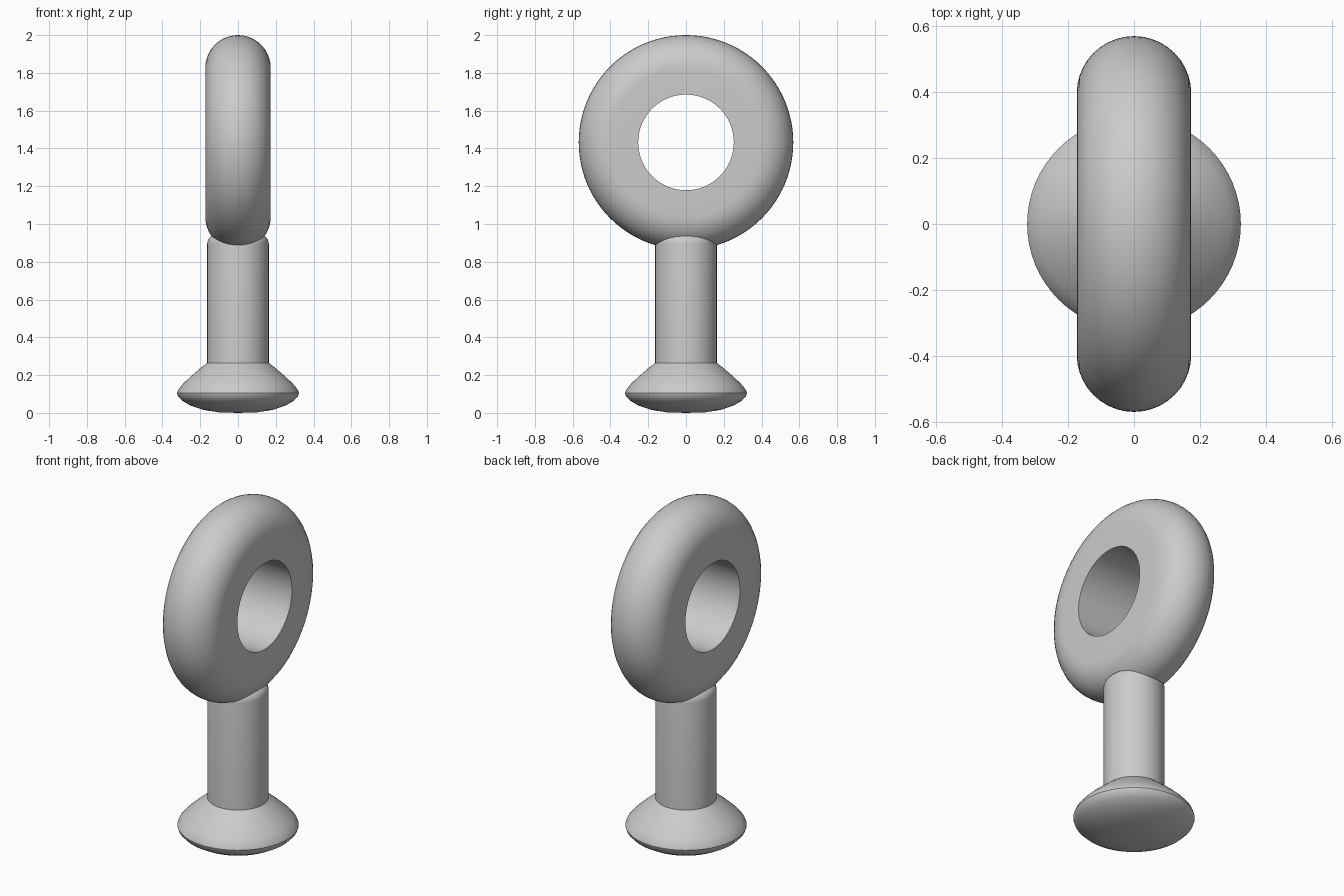
import bpy
import math

cube = bpy.data.objects.get("Cube")
if cube:
    bpy.data.objects.remove(cube)

grey = bpy.data.materials.new("plain_grey")
grey.use_nodes = True
grey.diffuse_color = (0.6, 0.6, 0.6, 1)
grey.node_tree.nodes["Principled BSDF"].inputs["Base Color"].default_value = (0.6, 0.6, 0.6, 1)


def arc(cx, cz, radius, start, end, steps):
    """Points on a circular arc, angles in degrees."""
    angles = [math.radians(start + (end - start) * i / steps) for i in range(steps + 1)]
    return [(cx + radius * math.cos(a), cz + radius * math.sin(a)) for a in angles]


def lathe(name, profile, segments, closed=False):
    """Turn a (radius, height) profile around the z axis; zero radius makes a pole."""
    verts, rings, faces = [], [], []
    for r, z in profile:
        count = 1 if r == 0 else segments
        rings.append([len(verts) + i % count for i in range(segments)])
        for i in range(count):
            a = math.tau * i / segments
            verts.append((r * math.cos(a), r * math.sin(a), z))
    pairs = list(zip(rings, rings[1:]))
    if closed:
        pairs.append((rings[-1], rings[0]))
    for low, high in pairs:
        for i in range(segments):
            j = (i + 1) % segments
            faces.append(list(dict.fromkeys((low[i], low[j], high[j], high[i]))))
    mesh = bpy.data.meshes.new(name)
    mesh.from_pydata(verts, [], faces)
    mesh.materials.append(grey)
    obj = bpy.data.objects.new(name, mesh)
    bpy.context.collection.objects.link(obj)
    bpy.ops.object.select_all(action="DESELECT")
    obj.select_set(True)
    bpy.context.view_layer.objects.active = obj
    bpy.ops.object.shade_smooth_by_angle(angle=math.radians(35))
    return obj


# Upright ring: flat sides, straight bore, fully rounded rim
half_width, bore, outer = 0.173, 0.253, 0.568
rim = arc(outer - half_width, 0, half_width, -90, 90, 20)
ring = lathe("ring", [(bore, -half_width)] + rim + [(bore, half_width)], 96, closed=True)
ring.rotation_euler.y = math.pi / 2
ring.location.z = 2 - outer

# Round stem with a softened top edge
stem_r, stem_top, soft = 0.163, 0.945, 0.05
lathe("stem", [(0, 0.2), (stem_r, 0.2)]
      + arc(stem_r - soft, stem_top - soft, soft, 0, 90, 6) + [(0, stem_top)], 48)

# Foot with a shallow domed underside and sloping shoulder
lathe("foot", [(0, 0), (0.1, 0.003), (0.18, 0.015), (0.25, 0.038), (0.295, 0.064),
               (0.318, 0.088), (0.323, 0.104), (0.315, 0.125), (0.29, 0.155),
               (0.25, 0.193), (0.205, 0.232), (stem_r, 0.265), (0, 0.265)], 64)
